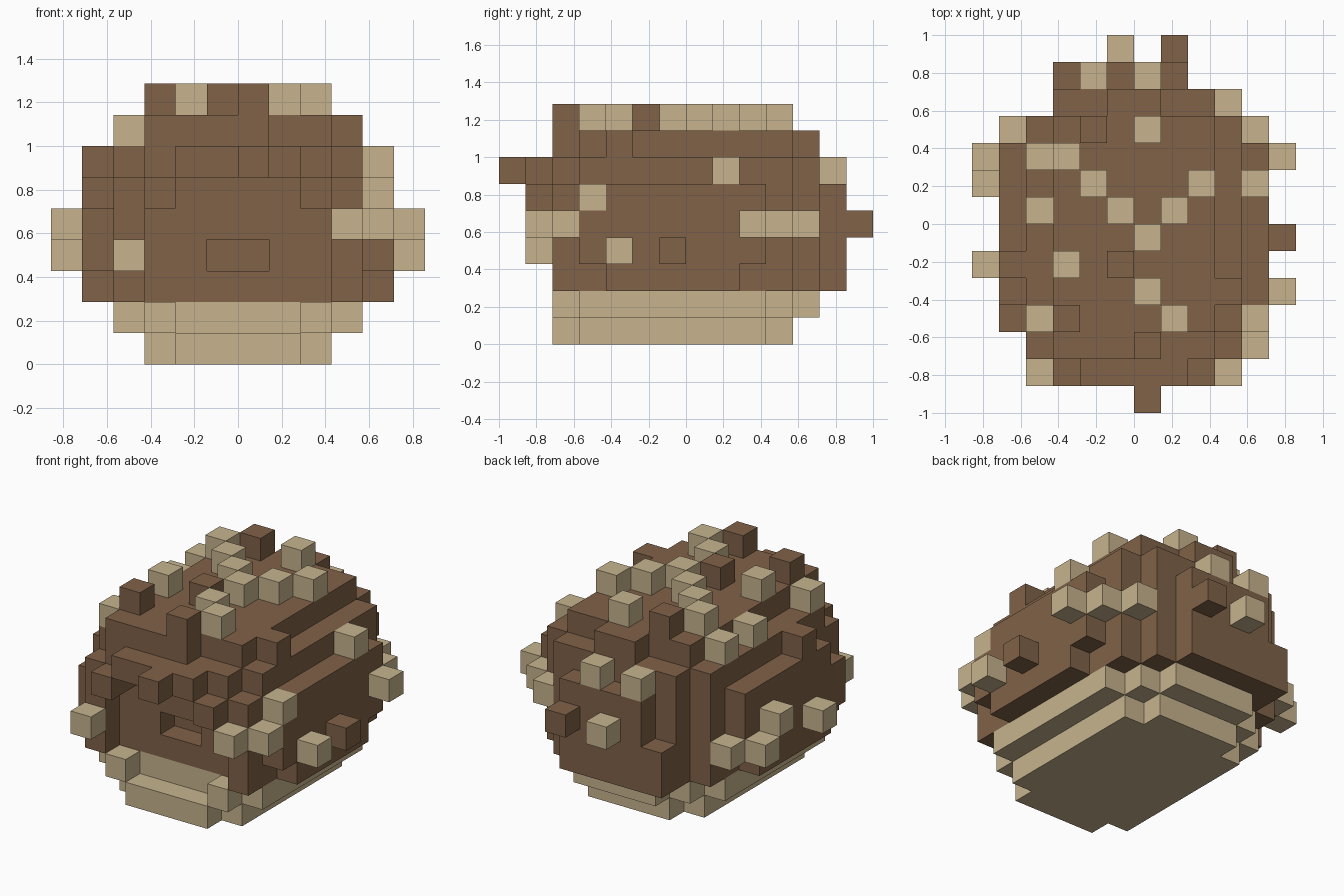
import bpy
import bmesh
from mathutils import Vector

if "Cube" in bpy.data.objects:
    bpy.data.objects.remove(bpy.data.objects["Cube"], do_unlink=True)

UNIT = 1 / 7  # edge of one block


def material(name, colour):
    mat = bpy.data.materials.new(name)
    mat.use_nodes = True
    mat.diffuse_color = colour
    mat.node_tree.nodes["Principled BSDF"].inputs["Base Color"].default_value = colour
    return mat


def box(x_range, y_range, z_range):
    """All cells in inclusive index ranges."""
    spans = [range(low, high + 1) for low, high in (x_range, y_range, z_range)]
    return {(x, y, z) for x in spans[0] for y in spans[1] for z in spans[2]}


def layer(z, *columns):
    """Single cells at one level."""
    return {(x, y, z) for x, y in columns}


def build(name, cells, mat):
    """Make the outer skin of a set of cells."""
    bm = bmesh.new()
    for cell in cells:
        centre = Vector(cell) + Vector((0.5, 0.5, 0.5))
        for axis in range(3):
            for sign in (-1, 1):
                normal = Vector((0, 0, 0))
                normal[axis] = sign
                if tuple(int(c + n) for c, n in zip(cell, normal)) in cells:
                    continue
                u, v = Vector((0, 0, 0)), Vector((0, 0, 0))
                u[(axis + 1) % 3] = 0.5
                v[(axis + 2) % 3] = 0.5 * sign
                middle = centre + normal * 0.5
                corners = (middle - u - v, middle + u - v, middle + u + v, middle - u + v)
                bm.faces.new([bm.verts.new(p * UNIT) for p in corners])
    bmesh.ops.remove_doubles(bm, verts=bm.verts[:], dist=UNIT / 100)
    mesh = bpy.data.meshes.new(name)
    bm.to_mesh(mesh)
    bm.free()
    mesh.materials.append(mat)
    obj = bpy.data.objects.new(name, mesh)
    bpy.context.collection.objects.link(obj)
    return obj


brown = material("brown", (0.216, 0.122, 0.065, 1))
tan = material("tan", (0.571, 0.456, 0.27, 1))

# Pale stepped base
base = box((-2, 1), (-5, 3), (0, 0)) | box((-3, 2), (-4, 2), (0, 0))
base |= box((-4, 3), (-4, 2), (1, 1)) | box((-3, 2), (-4, 3), (1, 1))
base |= box((-2, 1), (4, 4), (1, 1)) | layer(1, (-3, -5), (2, -5))
build("base", base, tan)

# Main rounded body
body = box((-4, 3), (-4, 3), (2, 6))
body |= box((-5, 4), (-3, 1), (2, 2)) | box((-5, 4), (-4, 2), (3, 4))
body |= box((-5, 4), (-3, 2), (5, 5))
body |= box((-3, 2), (4, 4), (2, 6)) | box((-2, 1), (5, 5), (2, 5))
body |= box((-3, -3), (5, 5), (2, 3))
# Crown
body |= box((-3, 2), (-4, 3), (7, 7)) | box((-3, 0), (-5, -5), (7, 7))
body |= box((-1, 0), (4, 4), (7, 7)) | layer(7, (3, -3))
# Front corner posts and brow
for x in (-4, 3):
    body |= box((x, x), (-5, -5), (2, 5))
for x in (-3, 2):
    body |= box((x, x), (-6, -5), (5, 5))
body |= box((-3, 2), (-5, -5), (6, 6)) | box((-2, 1), (-6, -6), (6, 6))
# Slot in the front
body -= box((-1, 0), (-4, -4), (3, 3))
build("body", body, brown)

# Dark blocks standing out of the body
dark = layer(3, (5, -1)) | layer(4, (1, 6)) | layer(6, (0, -7), (-5, -2))
dark |= layer(8, (-3, -4), (0, -5), (-1, -2), (-2, 3))
build("dark_bumps", dark, brown)

# Pale blocks standing out of the body
pale = layer(3, (-5, 3), (-6, 2), (-6, -2), (5, -3), (-4, -6))
pale |= layer(4, (-1, 6), (3, 4), (4, 3), (5, 2), (-6, 1), (4, -5), (3, -6))
pale |= layer(5, (4, -4)) | layer(6, (-2, 5), (0, 5), (-4, 3), (4, 1))
pale |= layer(7, (-3, 3), (-4, 2), (-4, 0), (-4, -4))
pale |= layer(8, (0, 3), (-3, 2), (-2, 1), (2, 1), (-1, 0), (1, 0))
pale |= layer(8, (0, -1), (-3, -2), (0, -3), (1, -4))
# Give way where a pale block replaces part of the body
pale_bumps = build("pale_bumps", pale - body, tan)
